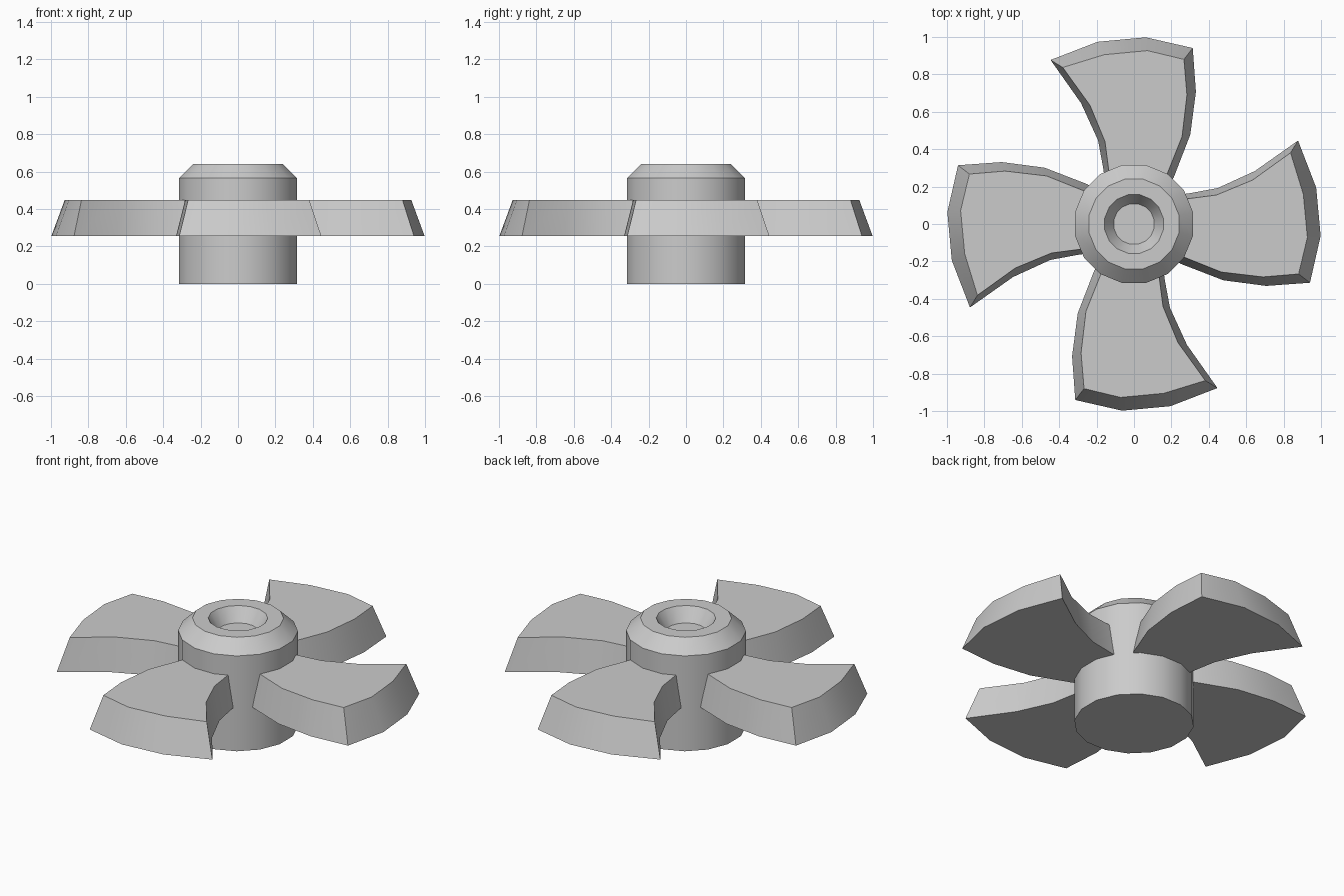
import bpy
import bmesh
import math

if "Cube" in bpy.data.objects:
    bpy.data.objects.remove(bpy.data.objects["Cube"])

SIDES = 16


def make_object(name, bm):
    bmesh.ops.recalc_face_normals(bm, faces=bm.faces)
    mesh = bpy.data.meshes.new(name)
    bm.to_mesh(mesh)
    bm.free()
    obj = bpy.data.objects.new(name, mesh)
    bpy.context.collection.objects.link(obj)
    bpy.ops.object.select_all(action='DESELECT')
    obj.select_set(True)
    bpy.context.view_layer.objects.active = obj
    bpy.ops.object.shade_smooth_by_angle(angle=math.radians(30))
    return obj


def bridge(bm, a, b):
    for i in range(len(a)):
        j = (i + 1) % len(a)
        bm.faces.new((a[i], a[j], b[j], b[i]))


def lathe(name, profile):
    bm = bmesh.new()
    rings = []
    for r, z in profile:
        angles = [2 * math.pi * (i + 0.5) / SIDES for i in range(SIDES)]
        rings.append([bm.verts.new((r * math.cos(a), r * math.sin(a), z)) for a in angles])
    for a, b in zip(rings, rings[1:]):
        bridge(bm, a, b)
    bm.faces.new(rings[0])
    bm.faces.new(rings[-1])
    return make_object(name, bm)


def blade(name, lower, upper, z0, z1, angle):
    c, s = math.cos(angle), math.sin(angle)
    bm = bmesh.new()
    loops = [[bm.verts.new((x * c - y * s, x * s + y * c, z)) for x, y in pts]
             for pts, z in ((lower, z0), (upper, z1))]
    bridge(bm, *loops)
    for loop in loops:
        bm.faces.new(loop)
    return make_object(name, bm)


# Hub: chamfered cylinder with a shallow tapered recess on top
lathe("hub", [(0.322, 0), (0.322, 0.565), (0.245, 0.64), (0.16, 0.64), (0.11, 0.56)])

# Blades: curved outlines, narrower on top so the sides slope
lower = [(0.18, -0.17), (0.25, -0.213), (0.478, -0.301), (0.707, -0.331), (0.941, -0.314),
         (0.998, -0.063), (0.974, 0.195), (0.877, 0.446),
         (0.646, 0.283), (0.447, 0.192), (0.29, 0.163), (0.18, 0.15)]
upper = [(0.18, -0.13), (0.25, -0.17), (0.468, -0.257), (0.69, -0.283), (0.88, -0.267),
         (0.927, -0.072), (0.905, 0.16), (0.837, 0.381),
         (0.634, 0.235), (0.441, 0.155), (0.28, 0.134), (0.18, 0.12)]
for k in range(4):
    blade(f"blade_{k + 1}", lower, upper, 0.255, 0.447, k * math.pi / 2)
